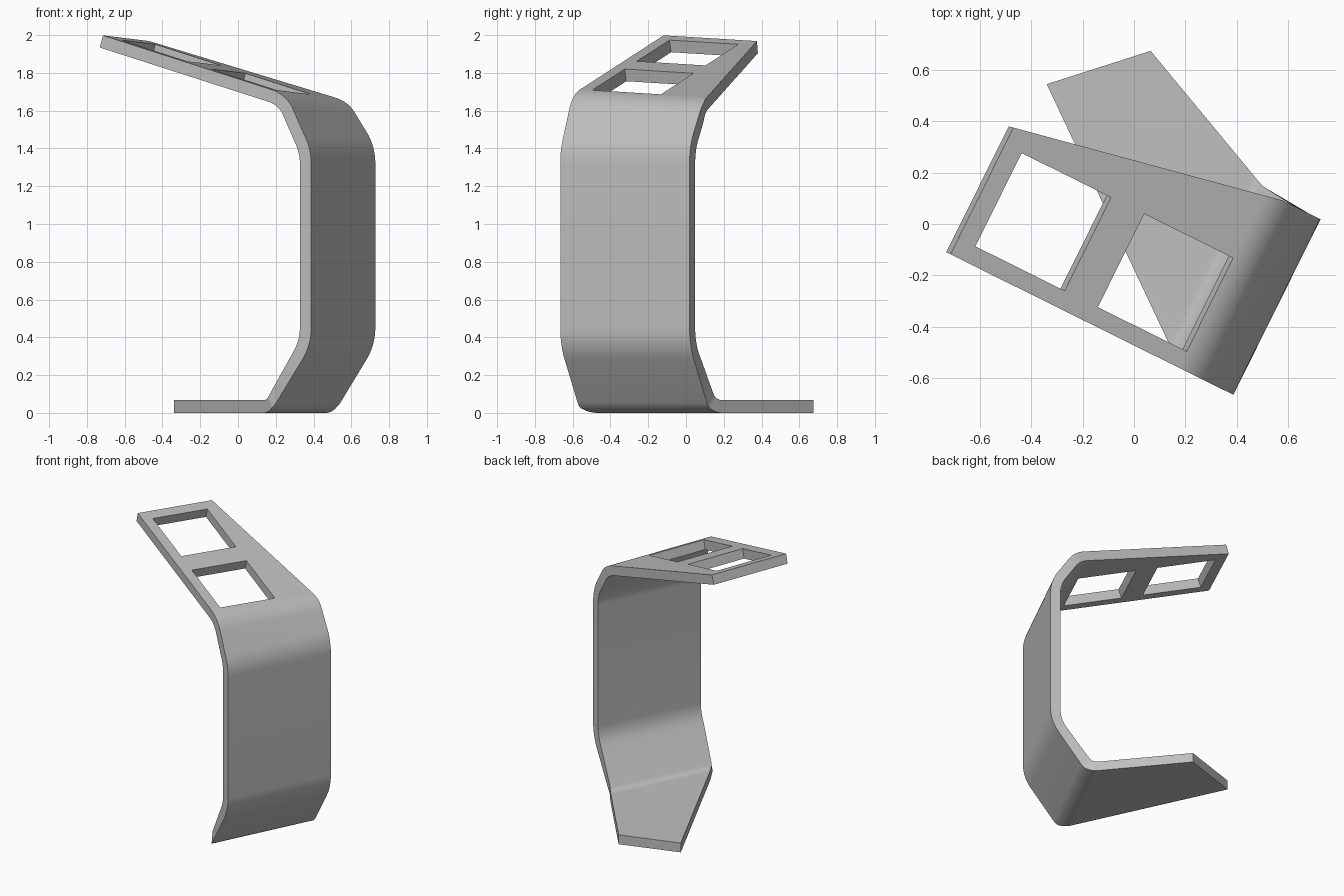
import bpy
import bmesh
import math
from mathutils import Vector, Matrix

if "Cube" in bpy.data.objects:
    bpy.data.objects.remove(bpy.data.objects["Cube"])

THICK = 0.067
TILT = 0.055           # sideways lean of the top plate
TURN = math.radians(-26.4)
STEPS = 8


def right_of(d):
    return Vector((d.y, -d.x))


def plate_point(u):
    return Vector((u, 1.806 - 0.288 * u))


def fillet(before, corner, after, radius):
    """Rounded bend: list of (outer point, outward normal)."""
    d0 = (corner - before).normalized()
    d1 = (after - corner).normalized()
    angle = math.acos(d0.dot(d1))
    start = corner - d0 * radius * math.tan(angle / 2)
    center = start - right_of(d0) * radius
    normals = [right_of(Matrix.Rotation(angle * i / STEPS, 2) @ d0) for i in range(STEPS + 1)]
    return [(center + n * radius, n) for n in normals]


# Side profile of the strip: foot, bend, wall, bend, top plate
path = [Vector((-0.55, 0)), Vector((0.40, 0)), Vector((0.643, 0.36)),
        Vector((0.643, 1.40)), plate_point(0.49), plate_point(-0.588)]
radii = [0.13, 0.30, 0.30, 0.20]
stations = [(path[0], Vector((0, -1)))]
for i, r in enumerate(radii):
    stations += fillet(path[i], path[i + 1], path[i + 2], r)
plate_start = len(stations) - STEPS - 1
plate_normal = stations[-1][1]
plate_rows = [0.405, 0.018, -0.126, -0.515, -0.588]
stations += [(plate_point(u), plate_normal) for u in plate_rows]
last = len(stations) - 1
holes = {(last - 4, 1), (last - 2, 1)}     # (row, column) of the openings


def width_columns(u, upper):
    """Crosswise positions of the four grid lines."""
    if upper:
        return [-0.424, -0.353, 0.053, min(0.34, 0.34 - 0.199 * (0.48 - u))]
    low = max(-0.424, -0.371 + 0.79 * (0.347 - u))
    high = max(0.34, 0.38 + 0.445 * (0.327 - u))
    return [low + (high - low) * f for f in (0, 0.093, 0.624, 1)]


bm = bmesh.new()


def make_row(index, depth):
    p, n = stations[index]
    q = p - n * depth
    row = []
    for c, w in enumerate(width_columns(q.x, p.y > 0.9)):
        u = q.x
        if index == 0:                      # slanted end of the foot
            f = (0, 0.093, 0.624, 1)[c]
            u, w = -0.547 + 0.305 * f, 0.337 + 0.296 * f
        z = q.y - (TILT * w if index >= plate_start else 0)
        row.append(bm.verts.new((u, w, z)))
    return row


outer = [make_row(i, 0) for i in range(last + 1)]
inner = [make_row(i, THICK) for i in range(last + 1)]


def solid(r, c):
    return 0 <= r < last and 0 <= c < 3 and (r, c) not in holes


# Skin both sides and close every open border, including the openings
for r in range(last):
    for c in range(3):
        if not solid(r, c):
            continue
        ring = [(r, c), (r, c + 1), (r + 1, c + 1), (r + 1, c)]
        neighbours = [(r - 1, c), (r, c + 1), (r + 1, c), (r, c - 1)]
        bm.faces.new([outer[a][b] for a, b in ring])
        bm.faces.new([inner[a][b] for a, b in reversed(ring)])
        for k, other in enumerate(neighbours):
            if not solid(*other):
                (a, b), (d, e) = ring[k], ring[(k + 1) % 4]
                bm.faces.new([outer[d][e], outer[a][b], inner[a][b], inner[d][e]])

bmesh.ops.recalc_face_normals(bm, faces=bm.faces)
bmesh.ops.transform(bm, matrix=Matrix.Rotation(TURN, 4, 'Z'), verts=bm.verts)
mesh = bpy.data.meshes.new("bent_bracket")
bm.to_mesh(mesh)
bm.free()

# Plain grey finish
grey = bpy.data.materials.new("plain_grey")
grey.use_nodes = True
colour = (0.52, 0.52, 0.52, 1)
grey.diffuse_color = colour
grey.node_tree.nodes["Principled BSDF"].inputs["Base Color"].default_value = colour
mesh.materials.append(grey)

bracket = bpy.data.objects.new("bent_bracket", mesh)
bpy.context.collection.objects.link(bracket)
bpy.ops.object.select_all(action='DESELECT')
bracket.select_set(True)
bpy.context.view_layer.objects.active = bracket
bpy.ops.object.shade_smooth_by_angle(angle=math.radians(30))
